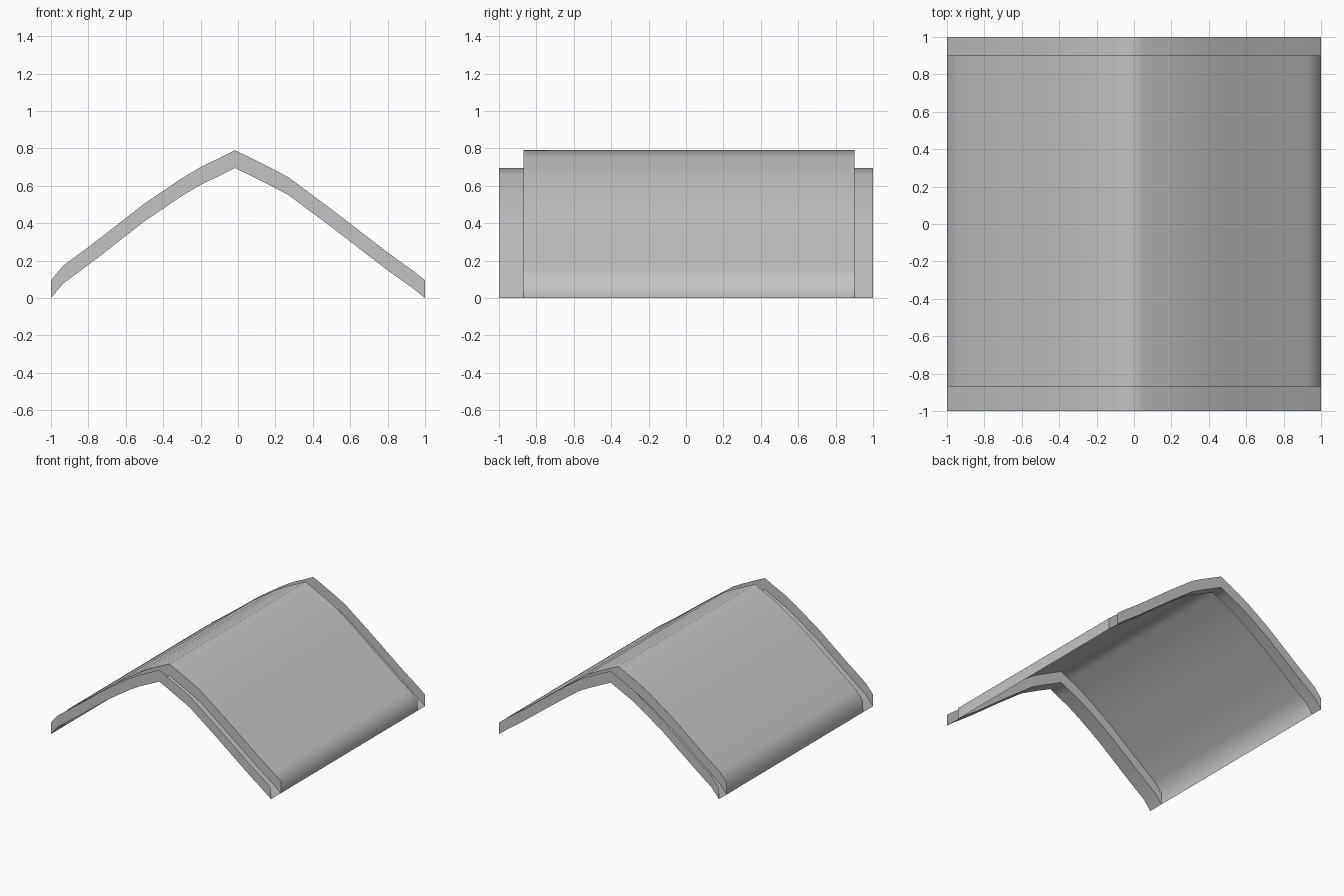
import bpy, bmesh, math

cube = bpy.data.objects.get("Cube")
if cube:
    bpy.data.objects.remove(cube, do_unlink=True)

# Roof arch, left eave to right eave: (x, upper height)
ARCH = [(-1, .095), (-.935, .172), (-.75, .31), (-.5, .505), (-.3, .64), (-.2, .70),
        (-.1, .748), (-.016, .79), (.06, .753), (.18, .693), (.27, .645),
        (.5, .474), (.6, .397), (.8, .243), (.93, .15), (1, .095)]
DEPTH = .095

# Front-to-back section: end lip, gutter, raised panel, gutter, end lip
SECTION = [(-1, 0), (-1, DEPTH), (-.87, DEPTH), (-.87, 0),
           (.9, 0), (.9, DEPTH), (1, DEPTH), (1, 0)]

grey = bpy.data.materials.new("plain grey")
grey.use_nodes = True
color = (.55, .55, .55, 1)
grey.diffuse_color = color
grey.node_tree.nodes["Principled BSDF"].inputs["Base Color"].default_value = color

# Sweep the open section along the arch
bm = bmesh.new()
rows = [[bm.verts.new((x, y, z - drop)) for y, drop in SECTION] for x, z in ARCH]
for a, b in zip(rows, rows[1:]):
    for j in range(len(SECTION) - 1):
        bm.faces.new((a[j], b[j], b[j + 1], a[j + 1]))

# Eave walls close the two sides of the raised panel; the gutters stay open
bm.faces.new([rows[-1][j] for j in (2, 5, 4, 3)])
bm.faces.new([rows[0][j] for j in (3, 4, 5, 2)])

mesh = bpy.data.meshes.new("roof_panel")
bm.to_mesh(mesh)
bm.free()
mesh.materials.append(grey)
roof = bpy.data.objects.new("roof_panel", mesh)
bpy.context.collection.objects.link(roof)

# Smooth arch with crisp lips and eaves
bpy.ops.object.select_all(action='DESELECT')
roof.select_set(True)
bpy.context.view_layer.objects.active = roof
bpy.ops.object.shade_smooth_by_angle(angle=math.radians(60))
